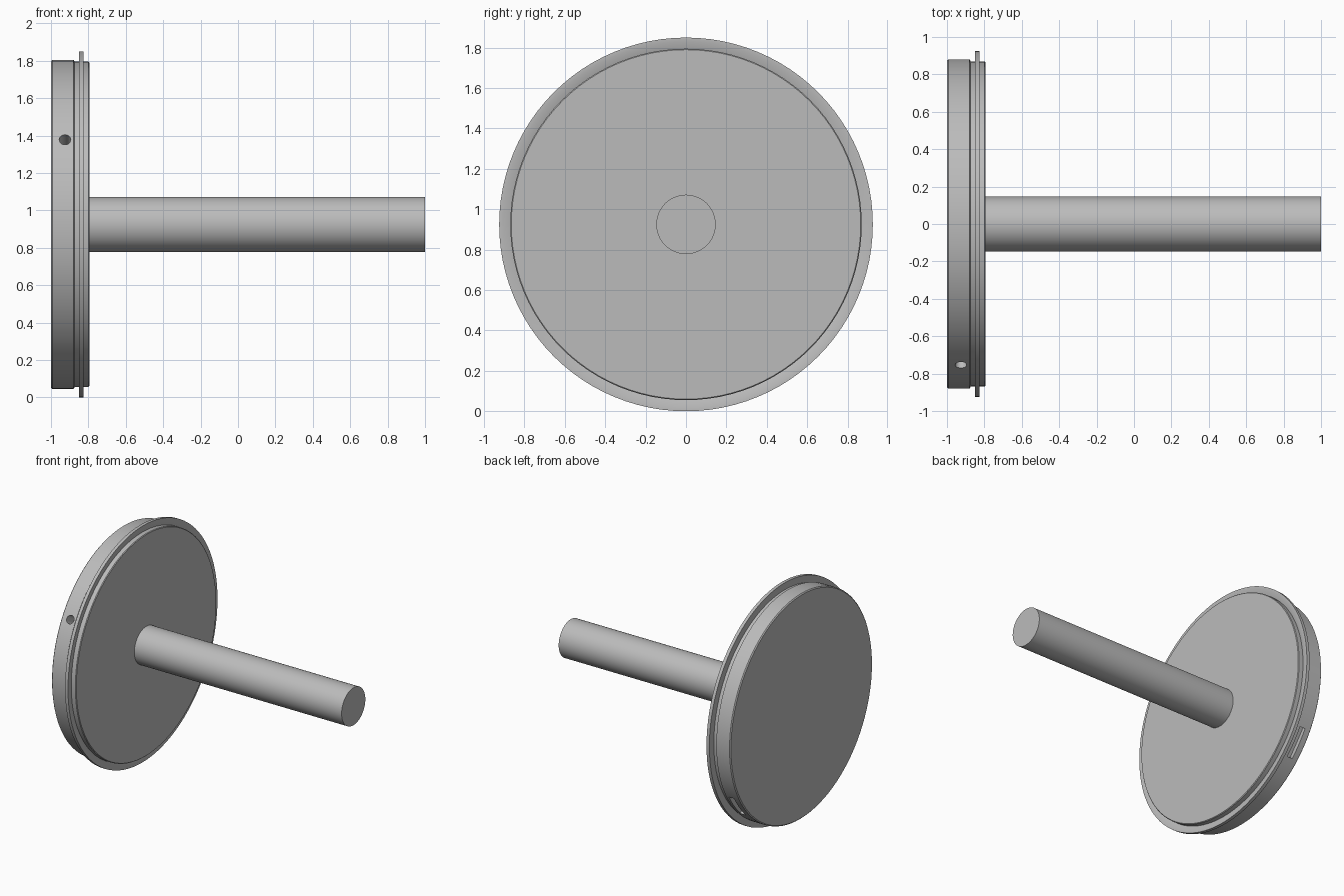
import bpy
from math import pi, cos, sin, radians
from mathutils import Matrix, Vector

cube = bpy.data.objects.get("Cube")
if cube:
    bpy.data.objects.remove(cube, do_unlink=True)

import bmesh

CENTRE_Z = 0.925
HOLE_X = -0.925

grey = bpy.data.materials.new("satin grey")
grey.use_nodes = True
colour = (0.5, 0.5, 0.5, 1)
grey.diffuse_color = colour
grey.node_tree.nodes["Principled BSDF"].inputs["Base Color"].default_value = colour


def finish(bm, name):
    bmesh.ops.recalc_face_normals(bm, faces=bm.faces)
    mesh = bpy.data.meshes.new(name)
    bm.to_mesh(mesh)
    bm.free()
    obj = bpy.data.objects.new(name, mesh)
    bpy.context.collection.objects.link(obj)
    obj.data.materials.append(grey)
    return obj


def lathe(name, profile, segments):
    """Turn (x, radius) points about the x axis and cap both ends."""
    bm = bmesh.new()
    rings = []
    for x, r in profile:
        angles = [2 * pi * i / segments for i in range(segments)]
        rings.append([bm.verts.new((x, r * cos(a), CENTRE_Z + r * sin(a))) for a in angles])
    for a, b in zip(rings, rings[1:]):
        for i in range(segments):
            j = (i + 1) % segments
            bm.faces.new((a[i], a[j], b[j], b[i]))
    bm.faces.new(rings[0])
    bm.faces.new(rings[-1])
    return finish(bm, name)


def cut(target, cutter):
    mod = target.modifiers.new("cut", "BOOLEAN")
    mod.operation = "DIFFERENCE"
    mod.solver = "EXACT"
    mod.object = cutter
    bpy.context.view_layer.objects.active = target
    bpy.ops.object.modifier_apply(modifier=mod.name)
    bpy.data.objects.remove(cutter, do_unlink=True)


def rim_frame(degrees, radius):
    """Frame on the rim whose z axis points outward and y runs along the rim."""
    a = radians(degrees)
    out = Vector((0, cos(a), sin(a)))
    along = Vector((0, -sin(a), cos(a)))
    rot = Matrix((along.cross(out), along, out)).transposed().to_4x4()
    return Matrix.Translation(Vector((HOLE_X, 0, CENTRE_Z)) + out * radius) @ rot


# Stepped disc with bevelled edges, relief groove and thin flange
disc = lathe("stepped_disc", [
    (-1, 0.872), (-0.993, 0.88), (-0.879, 0.88), (-0.873, 0.87),
    (-0.85, 0.87), (-0.85, 0.925), (-0.825, 0.925), (-0.825, 0.905),
    (-0.835, 0.87), (-0.80, 0.87), (-0.795, 0.865)], 96)

# Round hole in the front of the rim
bm = bmesh.new()
bmesh.ops.create_cone(bm, cap_ends=True, segments=32, radius1=0.031, radius2=0.031,
                      depth=0.2, matrix=rim_frame(149, 0.88))
cut(disc, finish(bm, "hole_cutter"))

# Shallow slot low in the back of the rim
bm = bmesh.new()
bmesh.ops.create_cube(bm, size=1, matrix=rim_frame(-38, 0.88) @ Matrix.Diagonal((0.045, 0.23, 0.07, 1)))
cut(disc, finish(bm, "slot_cutter"))

# Plain shaft
shaft = lathe("shaft", [(-0.81, 0.147), (1, 0.147)], 64)

for obj in (disc, shaft):
    bpy.ops.object.select_all(action="DESELECT")
    obj.select_set(True)
    bpy.context.view_layer.objects.active = obj
    bpy.ops.object.shade_smooth_by_angle(angle=radians(25))
